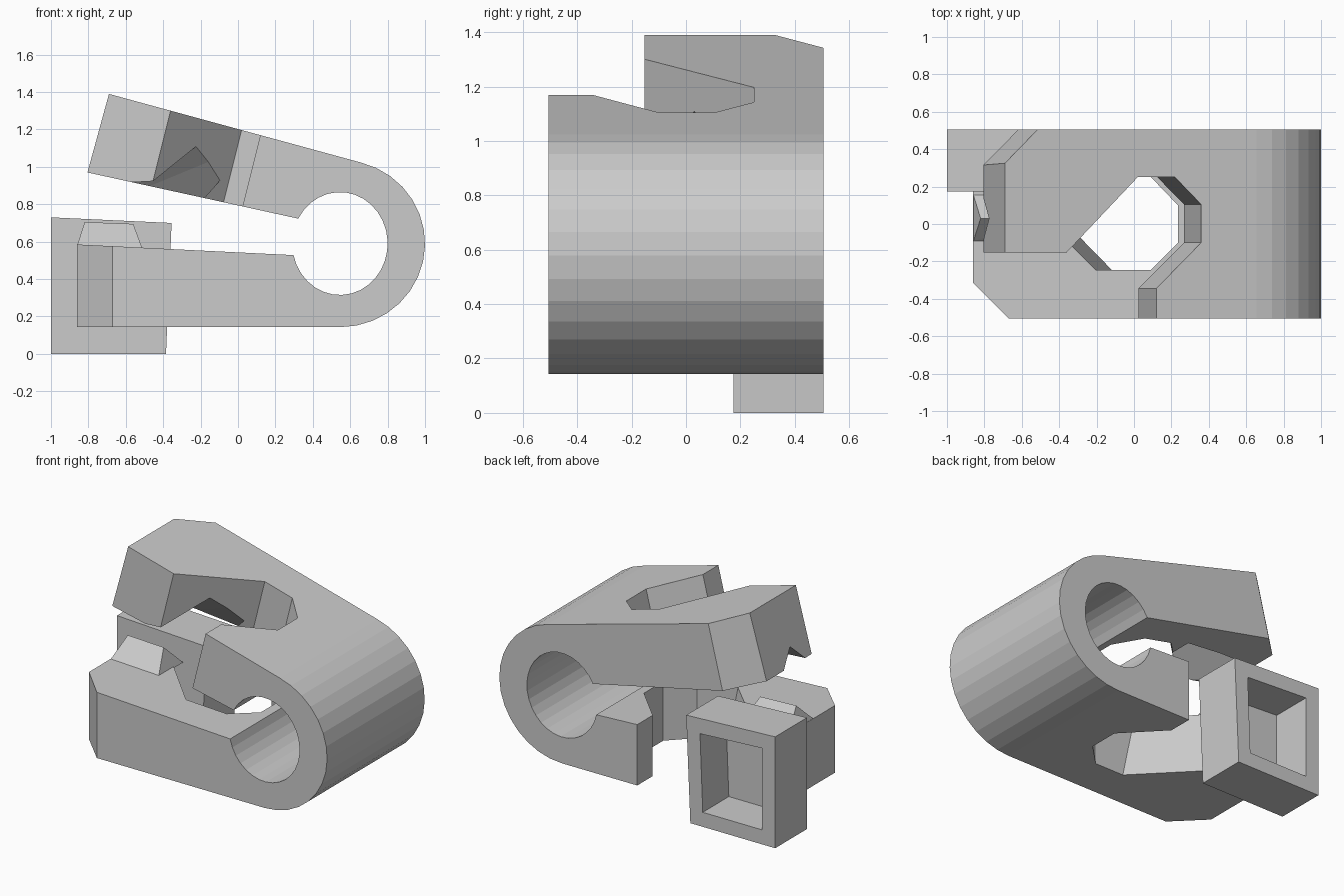
import bpy, bmesh
from math import sin, cos, radians

if "Cube" in bpy.data.objects:
    bpy.data.objects.remove(bpy.data.objects["Cube"])


def make(name, bm):
    bmesh.ops.recalc_face_normals(bm, faces=bm.faces)
    me = bpy.data.meshes.new(name)
    bm.to_mesh(me)
    bm.free()
    ob = bpy.data.objects.new(name, me)
    bpy.context.collection.objects.link(ob)
    return ob


def loft(name, ring_a, ring_b):
    bm = bmesh.new()
    a = [bm.verts.new(p) for p in ring_a]
    b = [bm.verts.new(p) for p in ring_b]
    bm.faces.new(a)
    bm.faces.new(b)
    for i in range(len(a)):
        j = (i + 1) % len(a)
        bm.faces.new((a[i], a[j], b[j], b[i]))
    return make(name, bm)


def prism(name, profile, y0, y1):
    return loft(name, [(x, y0, z) for x, z in profile], [(x, y1, z) for x, z in profile])


def hull(name, pts):
    bm = bmesh.new()
    for p in pts:
        bm.verts.new(p)
    bmesh.ops.convex_hull(bm, input=bm.verts)
    return make(name, bm)


def cut(target, cutter):
    cutter.hide_render = True
    mod = target.modifiers.new("cut", 'BOOLEAN')
    mod.operation = 'DIFFERENCE'
    mod.solver = 'EXACT'
    mod.object = cutter
    bpy.context.view_layer.objects.active = target
    bpy.ops.object.modifier_apply(modifier=mod.name)
    bpy.data.objects.remove(cutter)


def arc(rx, rz, a0, a1, n):
    return [(0.545 + rx * cos(radians(a0 + (a1 - a0) * i / n)),
             0.59 + rz * sin(radians(a0 + (a1 - a0) * i / n))) for i in range(n + 1)]


# Clip body: bent strap with two arms around a round hole
profile = [(-0.69, 1.39)] + arc(0.455, 0.447, 76, -90, 15)
profile += [(-0.86, 0.145), (-0.86, 0.585)]
profile += arc(0.255, 0.275, -167, 151, 28)
profile += [(-0.805, 0.97)]
body = prism("clip_body", profile, -0.505, 0.505)


# Upper arm cuts, square to the tilted arm
def upper_cut(plan):
    def at(z):
        return [(x + 0.25 * (z - 1.39 + 0.268 * (x + 0.69)), y, z) for x, y in plan]
    cut(body, loft("upper_cutter", at(0.64), at(1.6)))


upper_cut([(-0.36, -0.152), (0.02, 0.25), (0.22, 0.25), (0.36, 0.105), (0.36, -0.1),
           (0.12, -0.345), (0.12, -0.6), (-1.3, -0.6), (-1.3, -0.152)])
upper_cut([(-0.865, 0.145), (-0.34, 0.685), (-0.865, 0.685)])

# Lower arm cuts: mirrored hook slot with a leaning wall, and corner chamfer
slot = [(-0.525, 0.18), (-0.11, -0.245), (0.09, -0.245), (0.235, -0.1), (0.235, 0.1),
        (0.0, 0.345), (0.0, 0.6), (-1.2, 0.6), (-1.2, 0.18)]
cut(body, loft("lower_cutter", [(x, y, 0.1) for x, y in slot],
               [(x - (0.11 if i < 2 else 0), y, 0.62) for i, (x, y) in enumerate(slot)]))
corner = [(-0.96, -0.215), (-0.57, -0.605), (-0.96, -0.605)]
cut(body, loft("corner_cutter", [(x, y, 0.1) for x, y in corner],
               [(x, y, 0.65) for x, y in corner]))

# V groove under the upper hook
cut(body, hull("groove_cutter", [(-0.95, 0.03, 1.07), (-0.95, -0.36, 0.7), (-0.95, 0.40, 0.7),
                                 (0.08, 0.03, 1.125), (-0.3, -0.39, 0.7), (-0.3, 0.40, 0.7)]))

# Ridge-shaped peg on the lower hook
hull("latch_peg", [(-0.86, -0.095, 0.58), (-0.86, 0.16, 0.58), (-0.51, -0.095, 0.56),
                   (-0.51, 0.16, 0.56), (-0.82, 0.03, 0.705), (-0.56, 0.03, 0.695)])

# Socket block with a pocket open to the back
block = prism("socket_block", [(-1, 0), (-0.385, 0), (-0.355, 0.70), (-1, 0.73)], 0.175, 0.505)
cut(block, prism("pocket_cutter", [(-0.905, 0.095), (-0.475, 0.095), (-0.455, 0.605),
                                   (-0.905, 0.63)], 0.235, 0.6))
